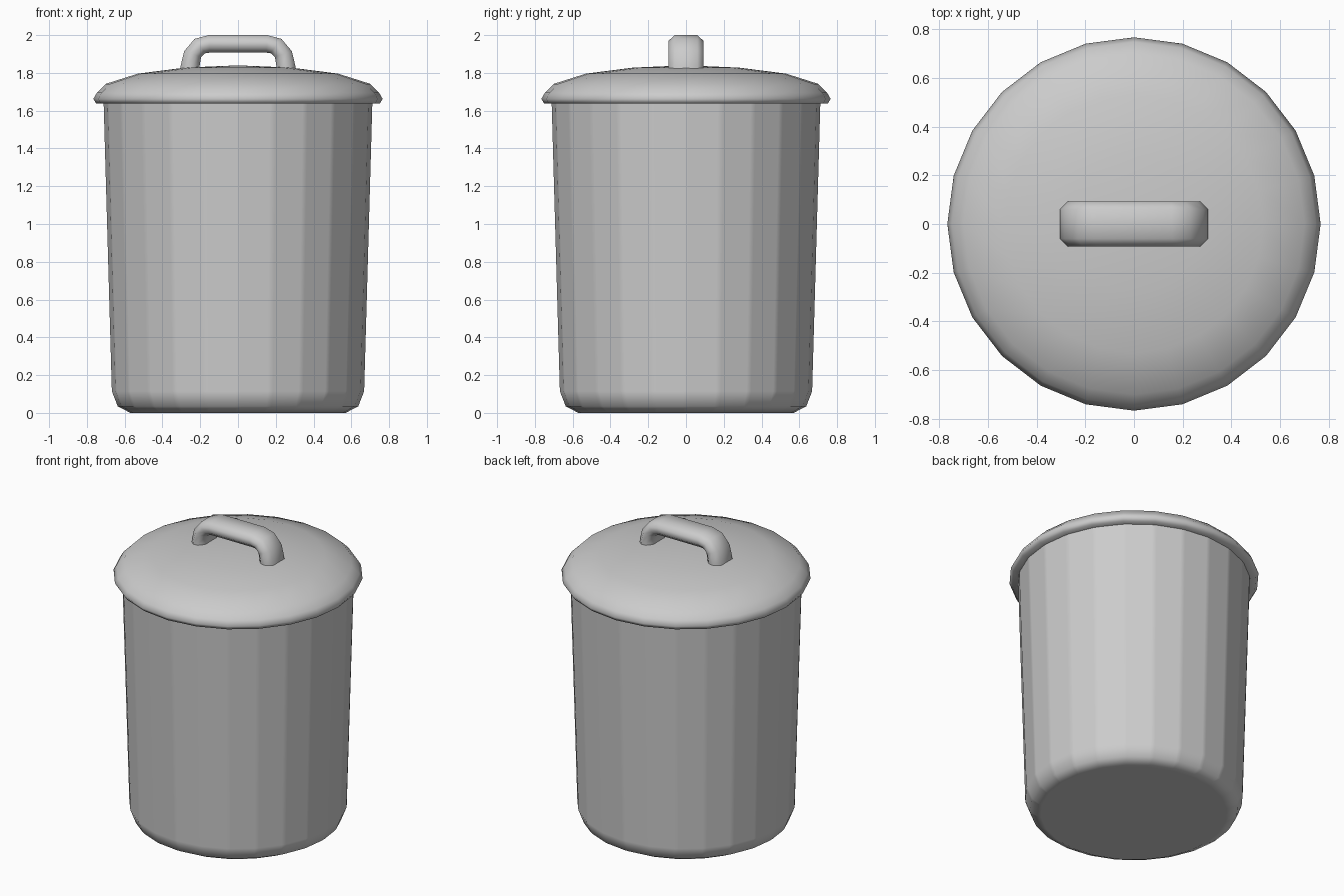
import bpy, bmesh, math

if "Cube" in bpy.data.objects:
    bpy.data.objects.remove(bpy.data.objects["Cube"])


def finish(name, bm, angle):
    bmesh.ops.recalc_face_normals(bm, faces=bm.faces)
    me = bpy.data.meshes.new(name)
    bm.to_mesh(me)
    bm.free()
    ob = bpy.data.objects.new(name, me)
    bpy.context.collection.objects.link(ob)
    bpy.ops.object.select_all(action='DESELECT')
    ob.select_set(True)
    bpy.context.view_layer.objects.active = ob
    bpy.ops.object.shade_smooth_by_angle(angle=math.radians(angle))
    return ob


def loft(bm, rings, cap_start=False, cap_end=False):
    """Join rings of points; a one-point ring makes a fan."""
    rows = [[bm.verts.new(p) for p in ring] for ring in rings]
    for a, b in zip(rows, rows[1:]):
        n = max(len(a), len(b))
        for i in range(n):
            j = (i + 1) % n
            if len(b) == 1:
                bm.faces.new((a[i], a[j], b[0]))
            else:
                bm.faces.new((a[i], a[j], b[j], b[i]))
    if cap_start:
        bm.faces.new(rows[0])
    if cap_end:
        bm.faces.new(rows[-1])


def ring(r, z, angles):
    if r == 0:
        return [(0, 0, z)]
    return [(r * math.cos(a), r * math.sin(a), z) for a in angles]


SIDES = [math.radians(15 * k) for k in range(24)]
soft = math.radians(1.2)
SOFT_SIDES = [a + d for a in SIDES for d in (-soft, soft)]

# Tapered bin body: flat panels with softened upright edges
bm = bmesh.new()
body_profile = [(0.57, 0.0), (0.637, 0.035), (0.668, 0.115), (0.712, 1.66)]
loft(bm, [ring(r, z, SOFT_SIDES) for r, z in body_profile], cap_start=True)
body = finish("bin_body", bm, 60)
weighted = body.modifiers.new("panel_normals", 'WEIGHTED_NORMAL')
weighted.weight = 100
weighted.keep_sharp = True

# Domed lid with a turned-in rim and flat underside lip
bm = bmesh.new()
lid_profile = [(0.69, 1.637), (0.75, 1.637), (0.766, 1.662), (0.747, 1.695),
               (0.70, 1.742), (0.53, 1.796), (0.28, 1.828), (0, 1.84)]
loft(bm, [ring(r, z, SIDES) for r, z in lid_profile])
finish("lid", bm, 70)

# Arched handle: chamfered section swept between outer and inner curves
half = [((0.308, 1.79), (0.205, 1.79)), ((0.303, 1.84), (0.203, 1.84)),
        ((0.285, 1.915), (0.195, 1.885)), ((0.23, 1.98), (0.172, 1.905)),
        ((0.155, 2.0), (0.15, 1.907))]
path = half + [((-o[0], o[1]), (-i[0], i[1])) for o, i in reversed(half)]
section = [(0, -0.06), (0, 0.06), (0.32, 0.092), (0.68, 0.092),
           (1, 0.06), (1, -0.06), (0.68, -0.092), (0.32, -0.092)]
bm = bmesh.new()
loft(bm, [[(o[0] + (i[0] - o[0]) * t, y, o[1] + (i[1] - o[1]) * t)
           for t, y in section] for o, i in path], True, True)
finish("lid_handle", bm, 60)
